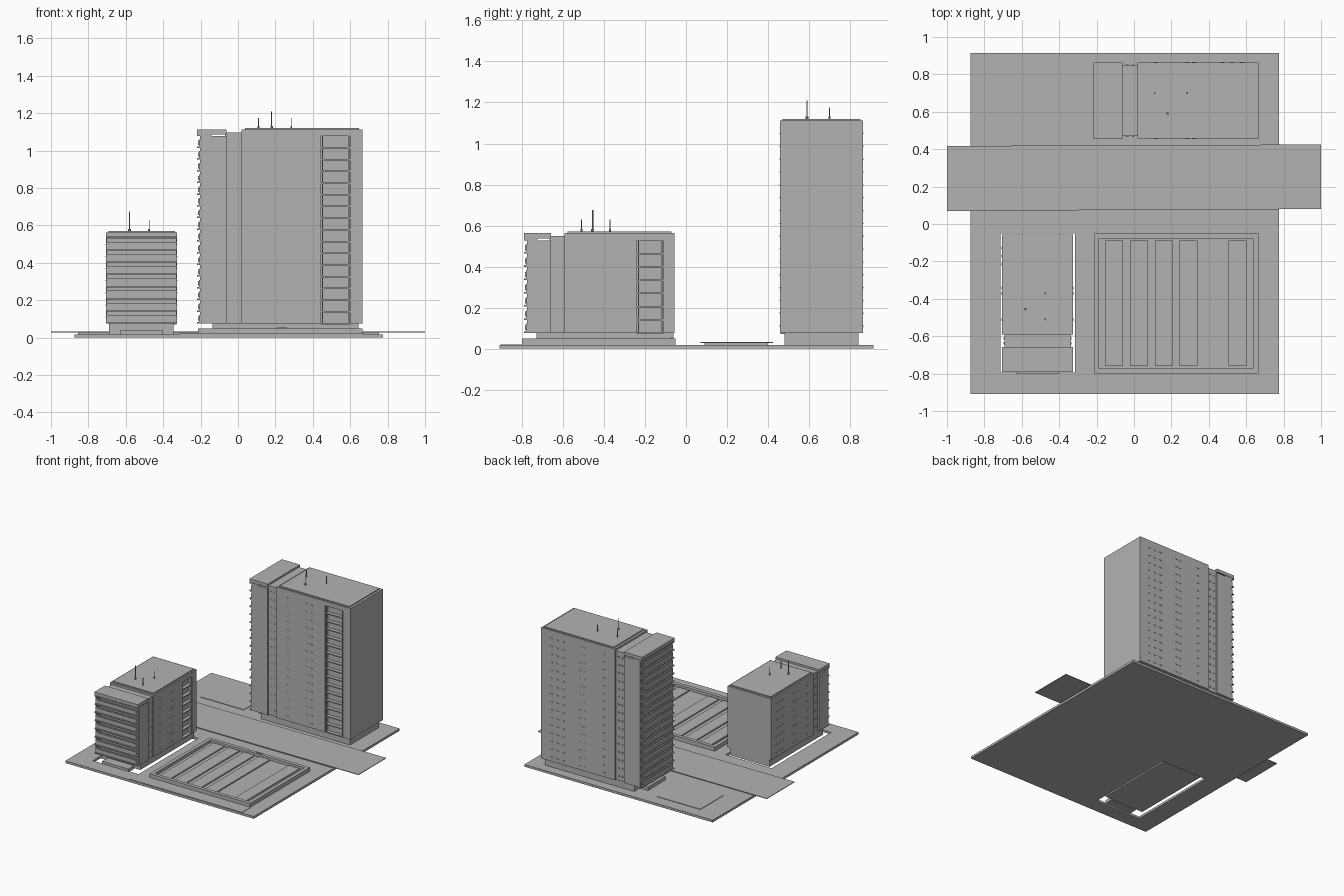
import bpy
import bmesh
from mathutils import Vector

if "Cube" in bpy.data.objects:
    bpy.data.objects.remove(bpy.data.objects["Cube"], do_unlink=True)

# One plain grey for everything
GREY = (0.45, 0.45, 0.45, 1)
mat = bpy.data.materials.new("concrete_grey")
mat.use_nodes = True
mat.diffuse_color = GREY
mat.node_tree.nodes["Principled BSDF"].inputs["Base Color"].default_value = GREY


def finish(name, bm):
    bmesh.ops.recalc_face_normals(bm, faces=bm.faces)
    mesh = bpy.data.meshes.new(name)
    bm.to_mesh(mesh)
    bm.free()
    mesh.materials.append(mat)
    obj = bpy.data.objects.new(name, mesh)
    bpy.context.collection.objects.link(obj)
    return obj


def boxes(name, items):
    """One object from boxes given as (x0, x1, y0, y1, z0, z1)."""
    bm = bmesh.new()
    for x0, x1, y0, y1, z0, z1 in items:
        size = Vector((abs(x1 - x0), abs(y1 - y0), abs(z1 - z0)))
        mid = Vector((x0 + x1, y0 + y1, z0 + z1)) / 2
        verts = bmesh.ops.create_cube(bm, size=1)["verts"]
        for v in verts:
            v.co = mid + v.co * size
    return finish(name, bm)


def prism(name, outline, z0, z1):
    bm = bmesh.new()
    face = bm.faces.new([bm.verts.new((x, y, z0)) for x, y in outline])
    top = bmesh.ops.extrude_face_region(bm, geom=[face])["geom"]
    for v in top:
        if isinstance(v, bmesh.types.BMVert):
            v.co.z = z1
    return finish(name, bm)


def mast(name, x, y, z0, z1, r):
    bm = bmesh.new()
    for radius, top in ((r, z1), (r * 2.5, z0 + 0.012)):
        ret = bmesh.ops.create_cone(bm, cap_ends=True, segments=8, radius1=radius,
                                    radius2=radius, depth=top - z0)
        bmesh.ops.translate(bm, verts=ret["verts"], vec=(x, y, (z0 + top) / 2))
    return finish(name, bm)


def building(label, place, height, floors):
    """place maps (fraction of length, fraction of width) to x, y."""
    base, eave = 0.075, height - 0.035
    step = (eave - base) / floors
    levels = [base + step * i for i in range(floors)]

    def fbox(f0, f1, w0, w1, z0, z1):
        (xa, ya), (xb, yb) = place(f0, w0), place(f1, w1)
        return (xa, xb, ya, yb, z0, z1)

    # Main block with a stair recess in one long side
    s0, s1, depth = 0.75, 0.926, -0.42
    outline = [(0.27, -0.5), (s0, -0.5), (s0, depth), (s1, depth), (s1, -0.5),
               (1, -0.5), (1, 0.5), (0.27, 0.5)]
    prism(label + "_main_block", [place(*p) for p in outline], base, eave)
    boxes(label + "_main_cap", [fbox(0.27, 1, -0.5, 0.5, eave, height)])
    boxes(label + "_roof_slab", [fbox(0.29, 0.98, -0.47, 0.47, height, height + 0.008)])
    boxes(label + "_stair_floors",
          [fbox(s0, s1, depth, -0.49, z - 0.004, z + 0.004) for z in levels])
    boxes(label + "_stair_posts",
          [fbox(f, f + 0.008, -0.495, -0.48, base, eave) for f in (s0 + 0.005, s1 - 0.013)])

    # Link between the main block and the balcony end
    boxes(label + "_link", [fbox(0.17, 0.28, -0.47, 0.47, base, height - 0.015)])

    # Balcony end: back wall, side walls, cap, floors, railings
    boxes(label + "_balcony_shell", [
        fbox(0.09, 0.18, -0.5, 0.5, base, eave),
        fbox(0.02, 0.09, -0.5, -0.485, base, eave),
        fbox(0.02, 0.09, 0.485, 0.5, base, eave),
        fbox(0, 0.18, -0.5, 0.5, eave + 0.01, height)])
    boxes(label + "_balcony_floors",
          [fbox(0, 0.09, -0.5, 0.5, z, z + 0.008) for z in levels + [eave]])
    rails, panels = [], []
    for z in levels:
        rails.append(fbox(0.012, 0.025, -0.485, 0.485, z + 0.008, z + step * 0.72))
        panels.append(fbox(0.006, 0.012, -0.45, 0.45, z + 0.016, z + step * 0.62))
    boxes(label + "_balcony_rails", rails)
    boxes(label + "_balcony_panels", panels)

    # Small window sills on both long sides
    sills = []
    for z in levels:
        for side in (-1, 1):
            columns = [0.37, 0.56, 0.6]
            if side == 1:
                columns += [0.77, 0.83, 0.89]
            for f in columns:
                sills.append(fbox(f, f + 0.022, side * 0.5, side * 0.506,
                                  z + step / 2, z + step / 2 + 0.006))
            for f in (0.2, 0.235):
                sills.append(fbox(f, f + 0.015, side * 0.47, side * 0.478,
                                  z + step / 2, z + step / 2 + 0.012))
    boxes(label + "_window_sills", sills)


building("tower", lambda f, w: (-0.22 + 0.885 * f, 0.66 + 0.405 * w), 1.112, 16)
building("low_block", lambda f, w: (-0.515 - 0.38 * w, -0.79 + 0.735 * f), 0.563, 7)

# Plinths and entrance steps
boxes("tower_plinth", [(-0.135, 0.645, 0.48, 0.84, 0.018, 0.075)])
boxes("tower_step", [(-0.205, -0.135, 0.55, 0.77, 0.018, 0.045)])
boxes("low_block_plinth", [(-0.69, -0.345, -0.73, -0.06, 0.018, 0.075)])
boxes("low_block_step", [(-0.63, -0.4, -0.8, -0.73, 0.012, 0.038)])

# Roof masts: tall one and two short ones on each roof
for label, z, spots in (
        ("tower", 1.12, ((0.18, 0.59, 0.09), (0.11, 0.7, 0.055), (0.285, 0.7, 0.055))),
        ("low_block", 0.57, ((-0.58, -0.455, 0.105), (-0.475, -0.37, 0.06),
                             (-0.475, -0.51, 0.06)))):
    for x, y, h in spots:
        mast(label + "_roof_mast", x, y, z, z + h, 0.003 if h > 0.08 else 0.002)

# Ground slab around the open pit below the low block
L, R, F, B = -0.875, 0.775, -0.91, 0.915
pl, pr, pf, pb = -0.715, -0.315, -0.795, -0.05
boxes("ground_slab", [(L, R, pb, B, 0, 0.018), (L, R, F, pf, 0, 0.018),
                      (L, pl, pf, pb, 0, 0.018), (pr, R, pf, pb, 0, 0.018)])
boxes("lawn_panel", [(-0.7, -0.32, 0.53, 0.82, 0.018, 0.022)])
boxes("front_pavement", [(-0.315, 0.67, -0.905, -0.8, 0.018, 0.021)])

# Road strip crossing the site, turned very slightly
prism("road", [(-1, 0.07), (1, 0.08), (1, 0.425), (-1, 0.417)], 0.028, 0.033)
boxes("road_bed", [(L + 0.02, R - 0.02, 0.09, 0.4, 0.018, 0.028)])

# Walled court with raised strips
x0, x1, y0, y1, t = -0.215, 0.665, -0.8, -0.05, 0.028
boxes("court_wall", [(x0, x1, y0, y0 + t, 0.018, 0.05), (x0, x1, y1 - t, y1, 0.018, 0.05),
                     (x0, x0 + t, y0 + t, y1 - t, 0.018, 0.05),
                     (x1 - t, x1, y0 + t, y1 - t, 0.018, 0.05)])
boxes("court_floor", [(x0 + t, x1 - t, y0 + t, y1 - t, 0.018, 0.028)])
boxes("court_strips", [(x, x + 0.096, -0.76, -0.087, 0.028, 0.038)
                       for x in (-0.155, -0.022, 0.111, 0.244, 0.505)])
boxes("court_gate", [(0.21, 0.26, -0.07, -0.06, 0.05, 0.056)])
